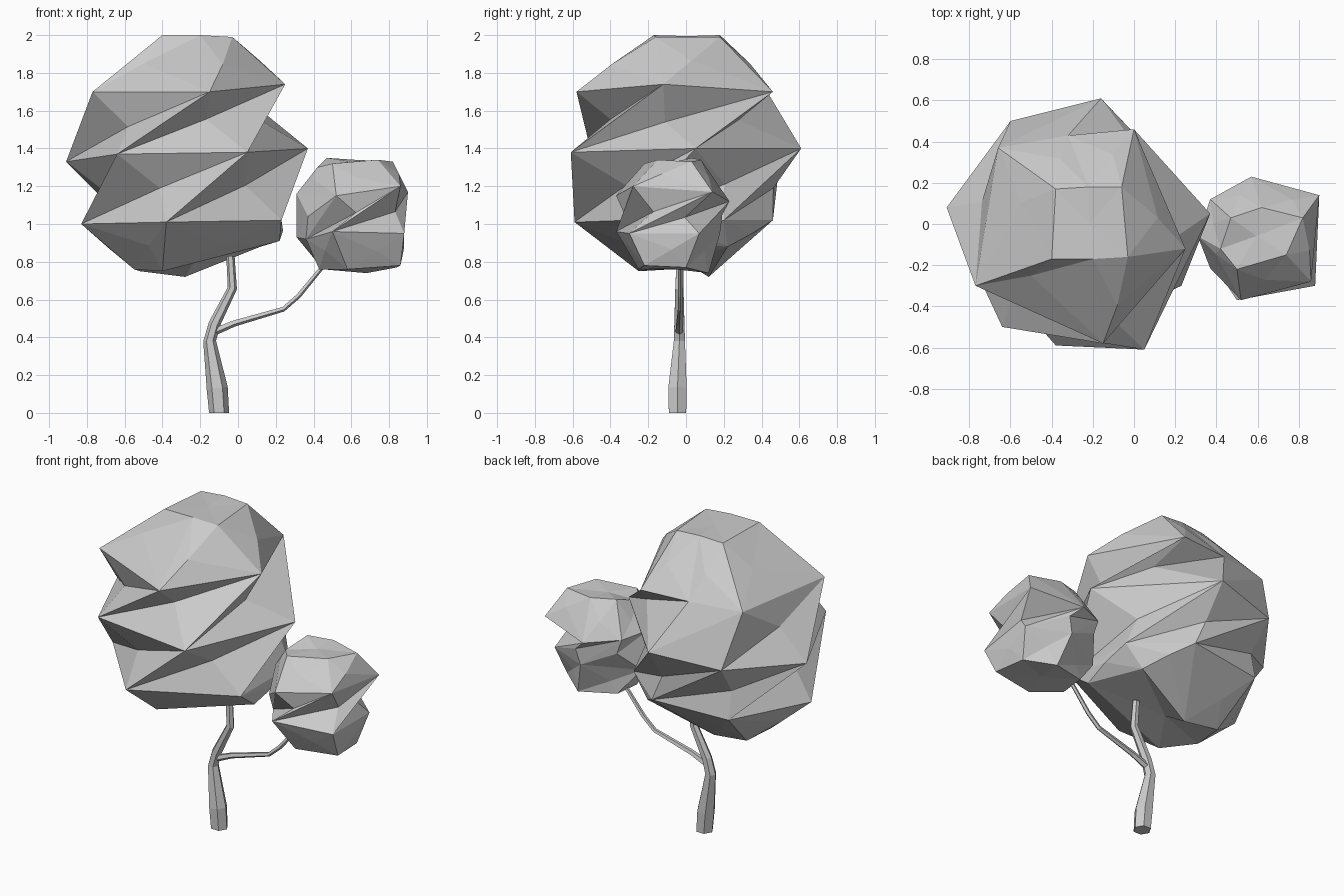
import bpy, bmesh, math
from mathutils import Vector

if "Cube" in bpy.data.objects:
    bpy.data.objects.remove(bpy.data.objects["Cube"])


def finish(bm, name):
    bmesh.ops.recalc_face_normals(bm, faces=bm.faces[:])
    mesh = bpy.data.meshes.new(name)
    bm.to_mesh(mesh)
    bm.free()
    obj = bpy.data.objects.new(name, mesh)
    bpy.context.collection.objects.link(obj)
    return obj


def canopy(name, rings, tiers):
    """Stack rings; each tier is (twist, bulge, reach): panels fold along a diagonal pleat."""
    bm = bmesh.new()
    vs = [[bm.verts.new(p) for p in ring] for ring in rings]
    n = len(vs[0])
    for low, up, (twist, bulge, reach) in zip(vs, vs[1:], tiers):
        centre = sum((v.co for v in low + up), Vector()) / (2 * n)
        for i in range(n):
            a, b = low[i], low[(i + 1) % n]
            c, d = up[(i + 1 + twist) % n], up[(i + twist) % n]
            mid = (a.co + c.co) / 2
            out = Vector((mid.x - centre.x, mid.y - centre.y, 0))
            # push the pleat outwards, but never past the reach
            k = min(bulge, max(1, reach / out.length))
            m = bm.verts.new((centre.x + out.x * k, centre.y + out.y * k, mid.z))
            for p, q in ((a, b), (b, c), (c, d), (d, a)):
                bm.faces.new((p, q, m))
    for ring in (vs[0], vs[-1]):
        hub = bm.verts.new(sum((v.co for v in ring), Vector()) / n)
        for i in range(n):
            bm.faces.new((ring[i], ring[(i + 1) % n], hub))
    return finish(bm, name)


def limb(name, path, sides=6):
    """Tapered faceted tube through (x, y, z, radius) points."""
    bm = bmesh.new()
    pts = [Vector(p[:3]) for p in path]
    rings = []
    for k, p in enumerate(pts):
        d = pts[min(k + 1, len(pts) - 1)] - pts[max(k - 1, 0)]
        if p.z == 0:
            d = Vector((0, 0, 1))
        rot = Vector((0, 0, 1)).rotation_difference(d)
        r = path[k][3]
        rings.append([bm.verts.new(p + rot @ Vector((r * math.cos(a), r * math.sin(a), 0)))
                      for a in (math.tau * j / sides for j in range(sides))])
    for lo, up in zip(rings, rings[1:]):
        for j in range(sides):
            k = (j + 1) % sides
            bm.faces.new((lo[j], lo[k], up[k], up[j]))
    bm.faces.new(rings[0])
    bm.faces.new(rings[-1])
    return finish(bm, name)


# Large crown: underside, three ridges, flat top
under = [(-.40, -.25, .75), (.22, -.15, .91), (.12, .22, .88),
         (-.28, .12, .72), (-.52, .13, .75), (-.55, -.08, .76)]
low_ridge = [(-.38, -.59, 1.01), (.23, -.30, 1.02), (.23, .20, 1.02),
             (-.08, .46, 1.02), (-.58, .40, 1.0), (-.83, -.08, 1.0)]
mid_ridge = [(-.64, -.50, 1.37), (.05, -.61, 1.38), (.37, .05, 1.40),
             (-.16, .61, 1.40), (-.60, .50, 1.36), (-.91, .08, 1.33)]
high_ridge = [(-.77, -.30, 1.70), (-.15, -.58, 1.70), (.25, -.12, 1.74),
              (0, .46, 1.70), (-.32, .43, 1.70), (-.66, .37, 1.70)]
crown_top = [(-.40, -.17, 2.0), (-.20, -.17, 2.0), (-.03, -.16, 1.99),
             (-.06, .18, 1.99), (-.22, .18, 2.0), (-.38, .17, 1.99)]
canopy("large_crown", [under, low_ridge, mid_ridge, high_ridge, crown_top],
       [(0, 1.03, 1), (1, 1.5, .46), (1, 1.4, .45), (0, 1.06, 1)])

# Small crown on the side branch
s_under = [(.43, -.12, .76), (.58, -.25, .76), (.86, -.22, .78),
           (.84, 0, .77), (.68, .12, .74), (.45, .05, .76)]
s_low = [(.36, -.16, .92), (.50, -.37, .96), (.88, -.30, .95),
         (.88, .07, .95), (.62, .18, .95), (.31, 0, .93)]
s_high = [(.31, -.06, 1.16), (.52, -.37, 1.15), (.86, -.28, 1.2),
          (.90, .14, 1.17), (.57, .23, 1.12), (.37, .12, 1.15)]
s_top = [(.42, -.12, 1.30), (.50, -.22, 1.32), (.74, -.15, 1.34),
         (.82, .03, 1.33), (.62, .08, 1.34), (.47, .03, 1.35)]
canopy("small_crown", [s_under, s_low, s_high, s_top],
       [(0, 1.03, 1), (1, 2.2, .265), (0, 1.05, 1)])

# Crooked trunk and side branch
limb("trunk", [(-.10, -.045, 0, .053), (-.11, -.045, .13, .056), (-.15, -.035, .38, .034),
               (-.125, -.035, .47, .031), (-.03, -.035, .66, .025), (-.04, -.03, .83, .022)])
limb("branch", [(-.14, -.035, .425, .022), (-.02, -.035, .475, .018),
                (.24, -.03, .55, .014), (.32, -.03, .62, .014), (.46, -.03, .79, .012)], 5)
